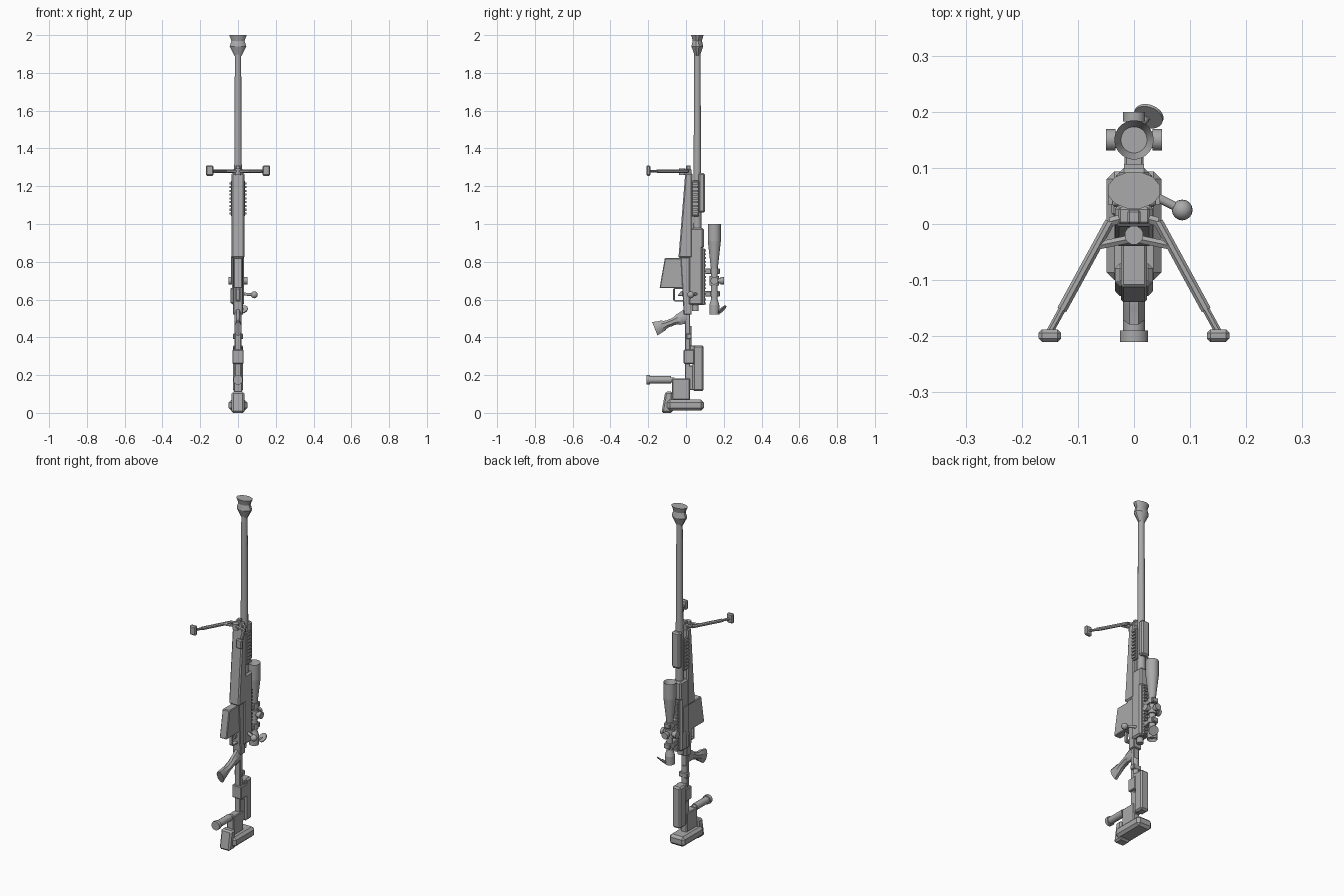
import bpy, bmesh, math
from mathutils import Vector

default_cube = bpy.data.objects.get("Cube")
if default_cube:
    bpy.data.objects.remove(default_cube)

gray = bpy.data.materials.new("gunmetal_gray")
gray.use_nodes = True
gray.diffuse_color = (.4, .4, .4, 1)
gray.node_tree.nodes["Principled BSDF"].inputs["Base Color"].default_value = gray.diffuse_color

# Main stations shared by several parts
bore_y = .06
scope_y = .15
bipod_z = 1.28
turret_z = .7
SIDES = {"left": 1, "right": -1}


def finish(name, mesh_data):
    bmesh.ops.recalc_face_normals(mesh_data, faces=mesh_data.faces)
    mesh = bpy.data.meshes.new(name)
    mesh_data.to_mesh(mesh)
    mesh_data.free()
    mesh.materials.append(gray)
    part = bpy.data.objects.new(name, mesh)
    bpy.context.collection.objects.link(part)
    bpy.context.view_layer.objects.active = part
    part.select_set(True)
    bpy.ops.object.shade_smooth_by_angle(angle=math.radians(32))
    part.select_set(False)


def skin(rings):
    """Join rings of equal point counts and cap both ends; returns the mesh and end cap."""
    mesh_data = bmesh.new()
    loops = [[mesh_data.verts.new(point) for point in ring] for ring in rings]
    for lower, upper in zip(loops, loops[1:]):
        for i in range(len(lower)):
            mesh_data.faces.new((lower[i - 1], lower[i], upper[i], upper[i - 1]))
    mesh_data.faces.new(loops[0])
    return mesh_data, mesh_data.faces.new(loops[-1])


def block(name, half, front, back, bottom, top, front_top=None, x=0, bevel=.004):
    """Bevelled box; front_top slants the front face."""
    upper_front = front if front_top is None else front_top
    outline = [(front, bottom), (back, bottom), (back, top), (upper_front, top)]
    mesh_data, _ = skin([[(x + offset, y, z) for y, z in outline] for offset in (-half, half)])
    if bevel:
        bmesh.ops.bevel(mesh_data, geom=list(mesh_data.edges), offset=bevel,
                        segments=1, affect='EDGES', clamp_overlap=True)
    finish(name, mesh_data)


def tube(name, start, end, radius, end_radius=None, sides=12, squash=1, recess=0):
    """Round bar or cone; recess sinks a dish into the far end."""
    start, end = Vector(start), Vector(end)
    axis = end - start
    turn = axis.to_track_quat('Z', 'Y')
    rings = []
    for centre, size in ((start, radius), (end, end_radius or radius)):
        angles = [math.tau * (i + .5) / sides for i in range(sides)]
        rings.append([centre + turn @ Vector((size * math.cos(a), size * math.sin(a) * squash, 0))
                      for a in angles])
    mesh_data, cap = skin(rings)
    if recess:
        bmesh.ops.inset_individual(mesh_data, faces=[cap], thickness=radius / 8)
        rim = bmesh.ops.inset_individual(mesh_data, faces=[cap], thickness=radius / 3)
        bmesh.ops.translate(mesh_data, verts=cap.verts, vec=-axis.normalized() * recess)
    finish(name, mesh_data)


def upright(name, y, bottom, top, radius, end_radius=None, **options):
    tube(name, (0, y, bottom), (0, y, top), radius, end_radius, **options)


# Barrel and muzzle brake
upright("barrel", bore_y, bottom=.9, top=1.92, radius=.023, end_radius=.017)
brake_levels = [1.89, 1.94, 1.97, 2]
brake_radii = [.02, .046, .036, .048]
for i, label in enumerate(("neck", "waist", "mouth")):
    upright("brake_" + label, bore_y, brake_levels[i], brake_levels[i + 1],
            brake_radii[i], brake_radii[i + 1], squash=.7)

# Forend and barrel cover
block("forend", half=.034, front=-.04, back=.034, bottom=.82, top=1.27, front_top=-.004, bevel=.007)
block("barrel_cover", half=.026, front=.066, back=.1, bottom=1.06, top=1.27, bevel=.008)

# Toothed side rails
for side, sign in SIDES.items():
    block(side + "_side_plate", half=.006, front=.03, back=.07, bottom=1.04, top=1.23, x=sign * .032)
    for i in range(9):
        tooth_z = 1.05 + i * .02
        block(side + "_rail_tooth", half=.006, front=.035, back=.063, bottom=tooth_z,
              top=tooth_z + .011, x=sign * .04, bevel=0)

# Receiver, bolt and magazine
block("receiver", half=.032, front=.012, back=.088, bottom=.57, top=.9, bevel=.009)
block("receiver_front", half=.032, front=.016, back=.095, bottom=.87, top=.98, bevel=.009)
block("lower_receiver", half=.026, front=-.012, back=.03, bottom=.52, top=.84, front_top=-.03)
block("ejection_plate", half=.004, front=.04, back=.075, bottom=.68, top=.83, x=-.032, bevel=.002)
block("magazine_catch", half=.01, front=.015, back=.04, bottom=.58, top=.66, x=-.03)
block("magazine", half=.023, front=-.14, back=-.01, bottom=.66, top=.82, front_top=-.112)
upright("bolt_body", y=.05, bottom=.54, top=.6, radius=.018)
knob_centre = Vector((.086, .025, .625))
tube("bolt_arm", (.02, .058, .63), knob_centre, radius=.008)
knob_mesh = bmesh.new()
bmesh.ops.create_uvsphere(knob_mesh, u_segments=16, v_segments=10, radius=.0185)
bmesh.ops.translate(knob_mesh, vec=knob_centre, verts=knob_mesh.verts)
finish("bolt_knob", knob_mesh)

# Trigger and its guard
for bar_z in (.59, .656):
    block("guard_bar", half=.012, front=-.06, back=-.01, bottom=bar_z, top=bar_z + .008, bevel=0)
block("guard_bow", half=.012, front=-.068, back=-.058, bottom=.594, top=.66)
block("trigger", half=.005, front=-.045, back=-.01, bottom=.62, top=.645, front_top=-.025, bevel=.002)

# Grip, swelling at both ends
grip_start, grip_end = Vector((0, 0, .51)), Vector((0, -.165, .445))
across = (grip_end - grip_start).cross(Vector((-1, 0, 0))).normalized()
grip_rings = []
for step in range(13):
    t = step / 12
    depth = .03 + .01 * math.cos(math.tau * t) + .002 * math.cos(4 * math.tau * t)
    centre = grip_start.lerp(grip_end, t)
    corners = [math.tau * (i + .5) / 8 for i in range(8)]
    grip_rings.append([centre + across * depth * math.sin(a) + Vector((.021 * math.cos(a), 0, 0))
                       for a in corners])
finish("grip", skin(grip_rings)[0])

# Stock
block("stock_spine", half=.018, front=-.006, back=.022, bottom=.06, top=.54)
upright("stock_hinge", y=.012, bottom=.355, top=.46, radius=.018)
block("hinge_latch", half=.027, front=0, back=.03, bottom=.39, top=.42)
block("cheek_rest", half=.027, front=.035, back=.093, bottom=.115, top=.358, bevel=.009)
block("cheek_clamp", half=.03, front=-.012, back=.045, bottom=.26, top=.335)
block("cheek_bridge", half=.025, front=.02, back=.05, bottom=.33, top=.358)
block("cheek_support", half=.018, front=.01, back=.05, bottom=.12, top=.25)
block("stock_block", half=.022, front=-.073, back=.02, bottom=.07, top=.182)
block("butt_pad", half=.049, front=-.1, back=.094, bottom=.012, top=.07, bevel=.014)
block("butt_toe", half=.034, front=-.13, back=-.07, bottom=0, top=.112, front_top=-.11, bevel=.009)

# Rear monopod
monopod_z = .175
for label, near, far, radius in (("neck", .06, .09, .014), ("sleeve", .08, .19, .02), ("foot", .19, .21, .026)):
    tube("monopod_" + label, (0, -near, monopod_z), (0, -far, monopod_z), radius)

# Toothed top rail
block("top_rail", half=.016, front=.08, back=.1, bottom=.57, top=.87)
for i in range(15):
    tooth_z = .575 + i * .02
    block("top_rail_tooth", half=.018, front=.098, back=.107, bottom=tooth_z, top=tooth_z + .01, bevel=0)

# Scope tube, bell and eyepiece
upright("scope_tube", scope_y, bottom=.58, top=.78, radius=.018, sides=24)
upright("scope_bell", scope_y, bottom=.76, top=.91, radius=.018, end_radius=.035, sides=24)
upright("scope_hood", scope_y, bottom=.91, top=1, radius=.035, sides=24, recess=.03)
upright("eyepiece_taper", scope_y, bottom=.57, top=.6, radius=.027, end_radius=.018, sides=24)
upright("eyepiece", scope_y, bottom=.57, top=.52, radius=.027, sides=24, recess=.015)

# Scope mounts and turrets
for mount_z in (.63, .75):
    low, high = mount_z - .015, mount_z + .015
    block("scope_mount", half=.017, front=.1, back=.135, bottom=low, top=high)
    upright("scope_ring", scope_y, bottom=low, top=high, radius=.024, sides=24)
    block("ring_clamp", half=.02, front=scope_y + .016, back=scope_y + .03, bottom=low, top=high)
upright("turret_saddle", scope_y, bottom=turret_z - .026, top=turret_z + .026, radius=.025, sides=24)
turret_centre = Vector((0, scope_y, turret_z))
for label, axis in (("left", (1, 0, 0)), ("right", (-1, 0, 0)), ("top", (0, 1, 0))):
    axis = Vector(axis)
    tube(label + "_turret_stem", turret_centre, turret_centre + axis * .035, radius=.015)
    tube(label + "_turret_cap", turret_centre + axis * .033, turret_centre + axis * .05, radius=.02)

# Flipped lens cap
cap_centre = Vector((.025, .19, .55))
cap_axis = Vector((.3, .75, -.75)).normalized()
tube("lens_cap", cap_centre, cap_centre + cap_axis * .006, radius=.027, sides=24)
tube("cap_hinge", (.008, scope_y + .02, .535), cap_centre, radius=.005)

# Bipod mount
block("bipod_base", half=.028, front=0, back=.03, bottom=1.25, top=1.29)
block("bipod_post", half=.012, front=0, back=.025, bottom=bipod_z, top=1.31)
upright("bipod_hub", y=-.02, bottom=1.26, top=1.295, radius=.017)

# Bipod legs and feet
for side, sign in SIDES.items():
    hip = Vector((sign * .043, .004, bipod_z))
    ankle = Vector((sign * .15, -.192, bipod_z))
    sleeve_end = hip.lerp(ankle, .8)
    tube(side + "_upper_leg", hip, sleeve_end, radius=.0095, sides=8)
    tube(side + "_lower_leg", sleeve_end, ankle, radius=.007, sides=8)
    tube(side + "_bipod_arm", (0, -.025, bipod_z), hip.lerp(ankle, .22), radius=.008, sides=6)
    tube(side + "_bipod_brace", (sign * .02, .01, bipod_z), hip, radius=.009, sides=6)
    block(side + "_foot", half=.02, front=-.21, back=-.188, bottom=1.255, top=1.31, x=ankle.x, bevel=.006)
